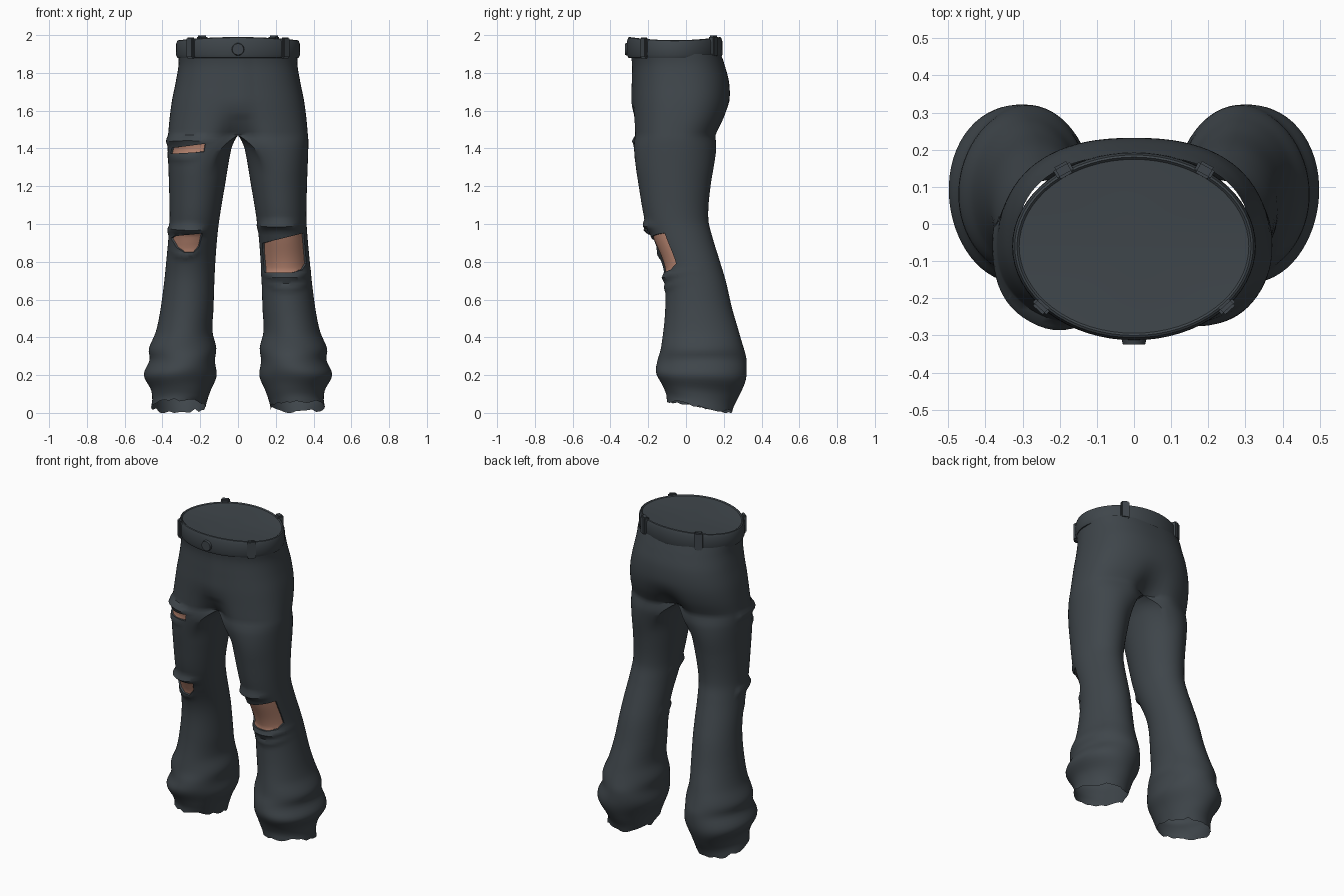
import bpy, bmesh, math, random
from mathutils import Vector, Matrix

if "Cube" in bpy.data.objects:
    bpy.data.objects.remove(bpy.data.objects["Cube"])

random.seed(4)


def material(name, rgb):
    m = bpy.data.materials.new(name)
    m.diffuse_color = (*rgb, 1)
    m.use_nodes = True
    m.node_tree.nodes["Principled BSDF"].inputs["Base Color"].default_value = m.diffuse_color
    return m


CLOTH = material("charcoal denim", (0.049, 0.060, 0.069))
SKIN = material("skin", (0.48, 0.235, 0.163))


def finish(bm, name, mats, angle=40):
    me = bpy.data.meshes.new(name)
    bm.to_mesh(me)
    bm.free()
    ob = bpy.data.objects.new(name, me)
    bpy.context.collection.objects.link(ob)
    for m in mats:
        me.materials.append(m)
    bpy.ops.object.select_all(action='DESELECT')
    ob.select_set(True)
    bpy.context.view_layer.objects.active = ob
    bpy.ops.object.shade_smooth_by_angle(angle=math.radians(angle))
    return ob


# Half-trouser sections: height, inner x, outer x, front y, back y
CROTCH = 1.47
KEYS = [
    (1.90, 0, .315, -.288, .185), (1.84, 0, .315, -.280, .205),
    (1.75, 0, .330, -.282, .228), (1.65, 0, .350, -.285, .230),
    (1.56, 0, .362, -.285, .210), (1.47, 0, .370, -.285, .172),
    (1.45, .014, .372, -.283, .168), (1.40, .035, .372, -.280, .165),
    (1.20, .070, .365, -.250, .130), (1.03, .098, .362, -.220, .118),
    (.93, .110, .368, -.185, .140), (.80, .120, .380, -.130, .180),
    (.70, .125, .390, -.110, .210), (.55, .130, .410, -.110, .245),
    (.43, .135, .435, -.120, .280), (.34, .115, .472, -.135, .305),
    (.28, .120, .466, -.150, .320), (.20, .115, .500, -.155, .322),
    (.12, .145, .460, -.125, .282), (.07, .160, .452, -.105, .255),
    (.035, .170, .458, -.100, .245)]


def section(z):
    """Smooth (Hermite) interpolation between the key sections."""
    i = 0
    while i < len(KEYS) - 2 and z < KEYS[i + 1][0]:
        i += 1
    a, b = KEYS[i], KEYS[i + 1]
    p, q = KEYS[max(i - 1, 0)], KEYS[min(i + 2, len(KEYS) - 1)]
    h = b[0] - a[0]
    t = (z - a[0]) / h
    out = []
    for k in range(1, 5):
        ma = (b[k] - p[k]) / (b[0] - p[0]) * h
        mb = (q[k] - a[k]) / (q[0] - a[0]) * h
        out.append((2*t**3 - 3*t*t + 1) * a[k] + (t**3 - 2*t*t + t) * ma
                   + (3*t*t - 2*t**3) * b[k] + (t**3 - t*t) * mb)
    if z >= CROTCH:
        out[0] = 0
    return out


def power(v, n):
    return math.copysign(abs(v) ** (2 / n), v)


M, K, A = 40, 24, math.radians(115)


def ring(z):
    """Outer arc front to back; below the crotch also the inner arc."""
    xi, xo, yf, yb = section(z)
    yc, hy = (yf + yb) / 2, (yb - yf) / 2
    cx, hx = (xi + xo) / 2, (xo - xi) / 2
    t = min(max((CROTCH - z) / .22, 0), 1)
    blend = t * (2 - t)
    pull = .36 * (max(0, 1 - (z - CROTCH) / .2) ** 2 if z > CROTCH else 1 - blend)
    pts = []
    for i in range(M + (K if z <= CROTCH + 1e-6 else 1)):
        if i <= M:
            d = math.pi * (i / M - .5)
            dx = xi + (xo - xi) * (power(math.cos(d), 2.4) if 0 < i < M else 0)
            dy = yc + hy * power(math.sin(d), 2.4)
            e = A * (2 * i / M - 1)
        else:
            f = (i - M) / K
            dx, dy = xi, yb + (yf - yb) * f
            e = A + (2 * math.pi - 2 * A) * f
        w = 1 + (.014 * math.sin(3 * e + 28 * z) * min(1, (.45 - z) * 5) if z < .45 else 0)
        ex = cx + hx * w * math.cos(e)
        ey = yc + hy * w * math.sin(e)
        x, y = dx + (ex - dx) * blend, dy + (ey - dy) * blend
        y += (yc - y) * pull * math.exp(-(x / .09) ** 2)
        # hem slopes down to the heel
        tilt = -.21 * (y - .07) * max(0, 1 - z / .25)
        pts.append(Vector((x, y, z + tilt)))
    return pts


# Trousers: both halves welded on the centre line, open at the hems
bm = bmesh.new()
heights = [1.90 - (1.90 - CROTCH) * i / 24 for i in range(25)]
heights += [CROTCH - (CROTCH - .035) * i / 84 for i in range(1, 85)]
heights[24] = CROTCH
for s in (1, -1):
    flip = Matrix.Diagonal((s, 1, 1))
    rows = [ring(z) for z in heights]
    rag = [random.uniform(-.012, .012) for _ in range(33)]
    rag[32] = rag[0]
    for i, p in enumerate(rows[-1]):                       # ragged hem
        j, f = divmod(i, 2)
        p.z = max(0, p.z + rag[j] * (1 - f / 2) + rag[j + 1] * f / 2)
    vr = [[bm.verts.new(flip @ p) for p in r] for r in rows]
    for a, b in zip(vr, vr[1:]):
        n = min(len(a), len(b))
        for i in range(n if n == M + K else n - 1):
            j = (i + 1) % n
            bm.faces.new((a[i], a[j], b[j], b[i]) if s < 0 else (b[i], b[j], a[j], a[i]))
bmesh.ops.remove_doubles(bm, verts=bm.verts, dist=1e-4)
bmesh.ops.recalc_face_normals(bm, faces=bm.faces)
bm.normal_update()

# Rolled folds around the rips: centre x, half width, height, depth, softness, curve
FOLDS = [(-.27, .14, 1.44, .025, .020, 0), (-.29, .10, 1.35, .009, .018, .015),
         (-.27, .13, .972, .026, .020, -.01), (-.28, .09, .832, .009, .018, .03),
         (.21, .13, .995, .022, .020, -.01), (.25, .15, .715, .018, .020, .04),
         (.26, .14, .662, .010, .018, .045)]
moves = []
for v in bm.verts:
    if v.normal.y > .2:
        continue
    d = 0
    for cx, hw, z, amp, soft, curve in FOLDS:
        u = min(1, abs((v.co.x - cx) / hw))
        d += amp * (1 - u ** 3) ** 2 * math.exp(-((v.co.z - z - curve * u * u) / soft) ** 2)
    if 1.56 < v.co.z and -.002 < v.co.x < .055 and v.co.y < -.1:   # fly flap
        d += .005
    moves.append((v, v.normal * d))
for v, d in moves:
    v.co += d
bm.normal_update()

# Rips: convex outlines in front view, sunk in to show skin
RIPS = [[(-.358, 1.372), (-.18, 1.382), (-.172, 1.425), (-.35, 1.402)],
        [(-.355, .925), (-.325, .875), (-.285, .85), (-.235, .848), (-.205, .88),
         (-.188, .95), (-.34, .935)],
        [(.13, .86), (.14, .742), (.28, .742), (.34, .757), (.362, .79), (.348, .952), (.13, .898)]]
for rip in RIPS:
    x0, x1 = min(p[0] for p in rip) - .04, max(p[0] for p in rip) + .04
    z0, z1 = min(p[1] for p in rip) - .04, max(p[1] for p in rip) + .04

    def near():
        out = []
        for f in bm.faces:
            m = f.calc_center_median()
            if f.normal.y < .1 and m.y < .05 and x0 < m.x < x1 and z0 < m.z < z1:
                out.append((f, m))
        return out
    planes = []
    for (ax, az), (bx, bz) in zip(rip, rip[1:] + rip[:1]):
        planes.append((Vector((ax, 0, az)), Vector((bz - az, 0, ax - bx)).normalized()))
    for co, no in planes:
        fs = [f for f, m in near()]
        geom = fs + list({e for f in fs for e in f.edges}) + list({v for f in fs for v in f.verts})
        bmesh.ops.bisect_plane(bm, geom=geom, dist=1e-5, plane_co=co, plane_no=no)
    bm.normal_update()
    hole = [f for f, m in near() if all((m - co).dot(no) < 0 for co, no in planes)]
    if hole:
        rim = bmesh.ops.inset_region(bm, faces=hole, thickness=.002, depth=-.010,
                                     use_even_offset=True)["faces"]
        for f in hole:
            f.material_index = 1
        for f in rim:
            f.material_index = 0
    bm.normal_update()
finish(bm, "trousers", [CLOTH, SKIN])

# Waistband with closed top
WA, WB, WY = .327, .252, -.06
bm = bmesh.new()
prev = None
for off, z in ((-.025, 1.878), (-.006, 1.880), (.001, 1.895), (0, 1.955),
               (-.006, 1.970), (-.012, 1.973), (-.018, 1.968)):
    cur = []
    for i in range(64):
        t = 2 * math.pi * i / 64
        lift = .016 * math.sin(t) ** 2 * (z - 1.878) / .09
        cur.append(bm.verts.new(((WA + off) * math.cos(t), WY + (WB + off) * math.sin(t), z + lift)))
    if prev:
        for i in range(64):
            bm.faces.new((prev[i], prev[(i + 1) % 64], cur[(i + 1) % 64], cur[i]))
    prev = cur
hub = bm.verts.new((0, WY, 1.970))
for i in range(64):
    bm.faces.new((prev[i], prev[(i + 1) % 64], hub))
bmesh.ops.recalc_face_normals(bm, faces=bm.faces)
finish(bm, "waistband", [CLOTH])


# Belt loops
def belt_loop(name, x, side):
    y = side * WB * math.sqrt(1 - (x / WA) ** 2)
    turn = math.atan2(y / WB ** 2, x / WA ** 2)
    z, thick = (1.942, .036) if side > 0 else (1.932, .026)
    bm = bmesh.new()
    bmesh.ops.create_cube(bm, size=1, matrix=Matrix.Translation((x, y + WY, z))
                          @ Matrix.Rotation(turn, 4, 'Z') @ Matrix.Diagonal((thick, .05, .112, 1)))
    bmesh.ops.bevel(bm, geom=bm.edges[:], offset=.007, segments=2, affect='EDGES')
    finish(bm, name, [CLOTH])


for s, tag in ((1, "left"), (-1, "right")):
    belt_loop("front_belt_loop_" + tag, .25 * s, -1)
    belt_loop("back_belt_loop_" + tag, .19 * s, 1)

# Button
bm = bmesh.new()
bmesh.ops.create_cone(bm, cap_ends=True, segments=20, radius1=.035, radius2=.03, depth=.02,
                      matrix=Matrix.Translation((0, -.314, 1.925)) @ Matrix.Rotation(math.pi / 2, 4, 'X'))
finish(bm, "button", [CLOTH], 30)
